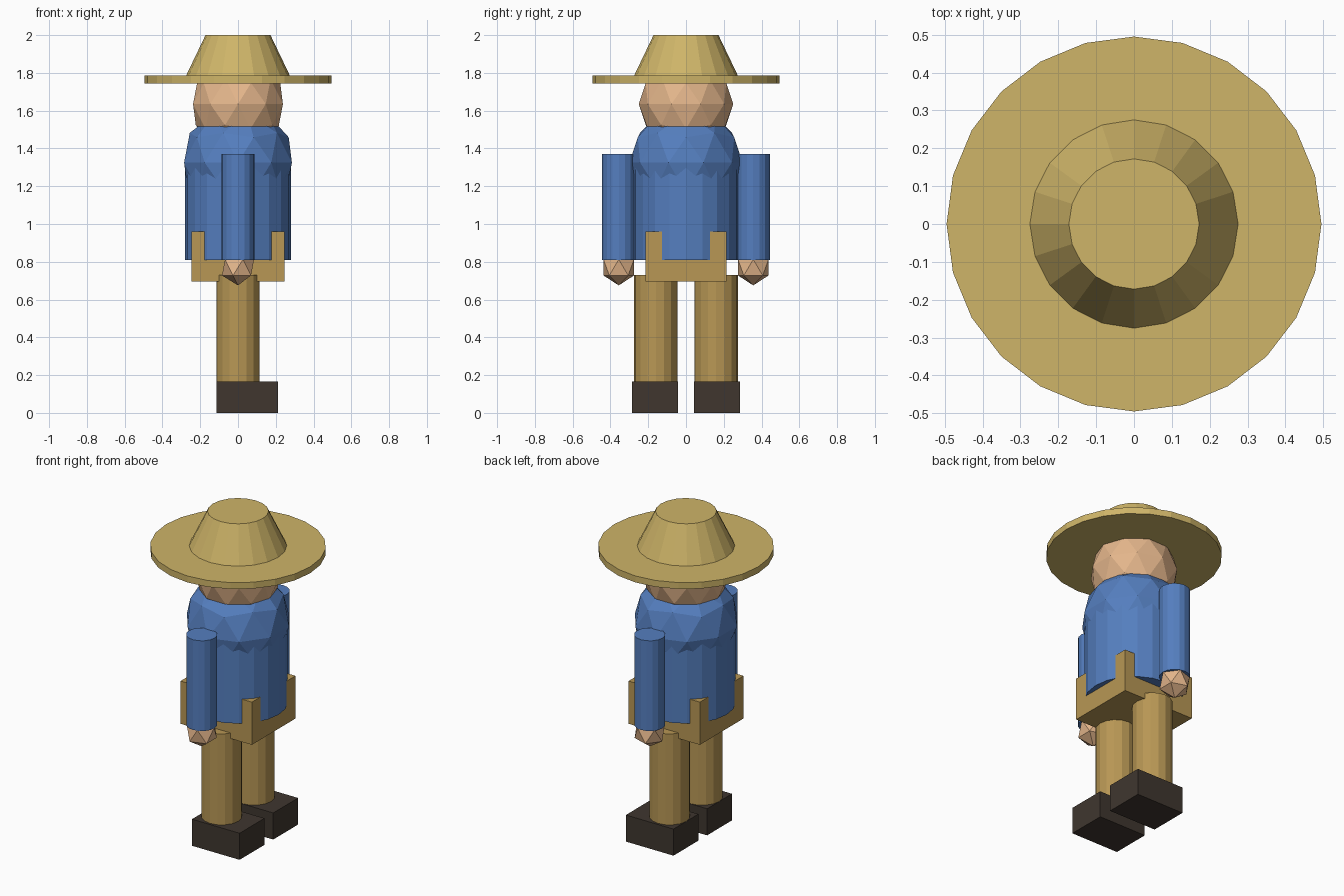
import bpy

if "Cube" in bpy.data.objects:
    bpy.data.objects.remove(bpy.data.objects["Cube"])


def material(name, rgb):
    m = bpy.data.materials.new(name)
    m.diffuse_color = (*rgb, 1)
    m.use_nodes = True
    m.node_tree.nodes["Principled BSDF"].inputs["Base Color"].default_value = m.diffuse_color
    return m


STRAW = material("straw", (0.62, 0.46, 0.14))
TROUSER = material("trouser_cloth", (0.48, 0.31, 0.09))
SHIRT = material("shirt_cloth", (0.09, 0.21, 0.52))
SKIN = material("skin", (0.78, 0.47, 0.26))
LEATHER = material("leather", (0.05, 0.037, 0.028))


def finish(name, mat):
    obj = bpy.context.object
    obj.name = name
    obj.data.materials.append(mat)
    return obj


def tube(name, mat, sides, r1, r2, z0, z1, x=0, y=0):
    bpy.ops.mesh.primitive_cone_add(vertices=sides, radius1=r1, radius2=r2, depth=z1 - z0,
                                    location=(x, y, (z0 + z1) / 2))
    return finish(name, mat)


def ball(name, mat, subdivisions, r, z, x=0, y=0):
    bpy.ops.mesh.primitive_ico_sphere_add(subdivisions=subdivisions, radius=r, location=(x, y, z))
    return finish(name, mat)


def box(name, mat, x0, x1, y0, y1, z0, z1):
    bpy.ops.mesh.primitive_cube_add(size=1, location=((x0 + x1) / 2, (y0 + y1) / 2, (z0 + z1) / 2))
    obj = finish(name, mat)
    obj.scale = (x1 - x0, y1 - y0, z1 - z0)
    return obj


# Straw hat
tube("hat_brim", STRAW, 24, 0.495, 0.495, 1.745, 1.785)
tube("hat_crown", STRAW, 20, 0.275, 0.172, 1.785, 2.0)

# Head, shoulders and torso
ball("head", SKIN, 2, 0.25, 1.635)
ball("shoulders", SHIRT, 2, 0.30, 1.325)
tube("torso", SHIRT, 20, 0.28, 0.28, 0.81, 1.31)

# Hip block
box("hips", TROUSER, -0.245, 0.245, -0.214, 0.214, 0.695, 0.96)

# Limbs on both sides
for side, s in (("right", -1), ("left", 1)):
    tube(side + "_arm", SHIRT, 16, 0.0875, 0.0875, 0.81, 1.37, y=s * 0.356)
    ball(side + "_hand", SKIN, 1, 0.095, 0.77, y=s * 0.356)
    tube(side + "_leg", TROUSER, 16, 0.115, 0.115, 0.16, 0.73, y=s * 0.16)
    box(side + "_shoe", LEATHER, -0.115, 0.212, s * 0.165 - 0.122, s * 0.165 + 0.122, 0, 0.165)
